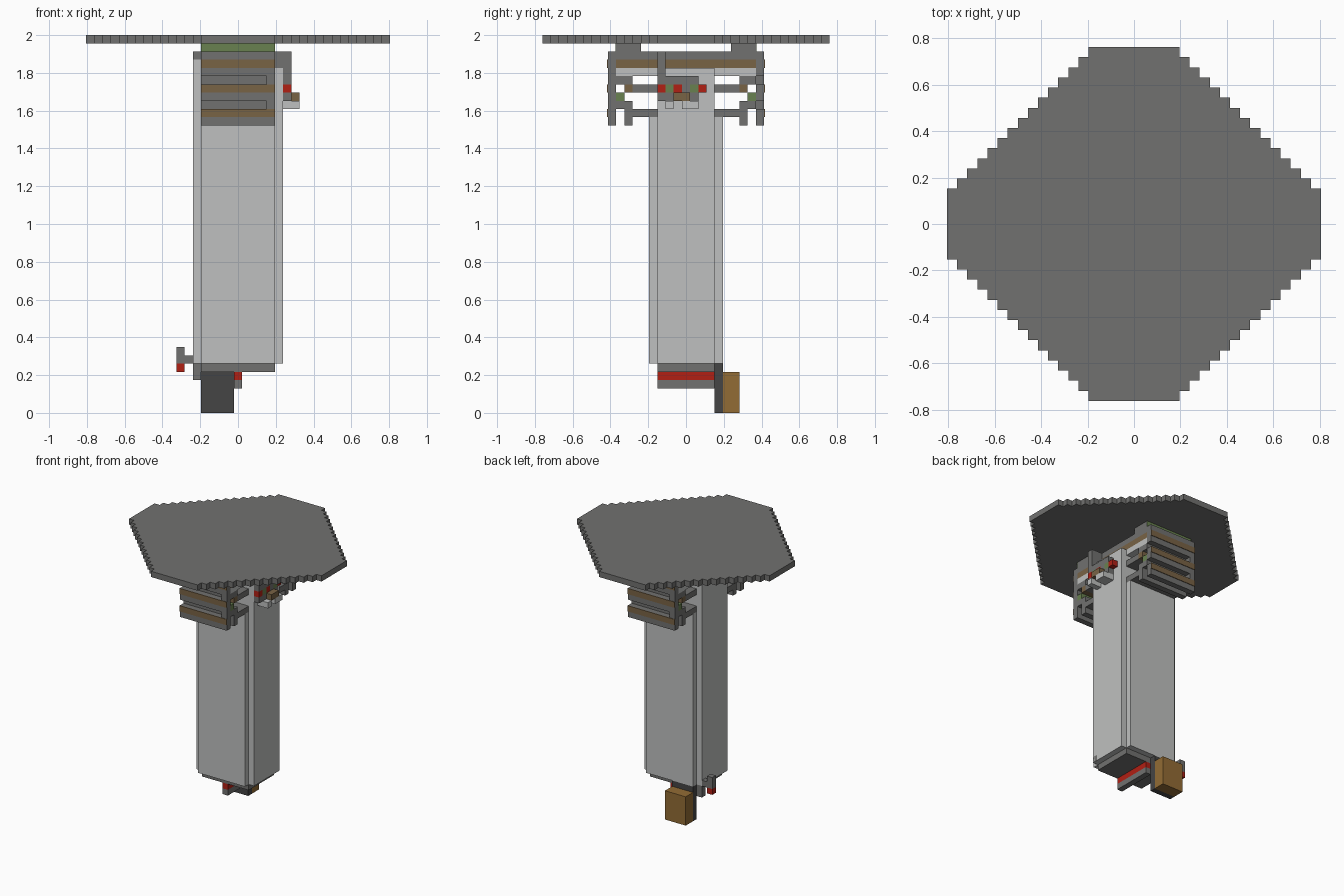
import bpy, bmesh

if "Cube" in bpy.data.objects:
    bpy.data.objects.remove(bpy.data.objects["Cube"], do_unlink=True)

V = 1 / 23  # one block


def material(name, rgb):
    m = bpy.data.materials.new(name)
    m.use_nodes = True
    m.diffuse_color = (*rgb, 1)
    m.node_tree.nodes["Principled BSDF"].inputs["Base Color"].default_value = (*rgb, 1)
    return m


GRAY = material("stone gray", (0.165, 0.165, 0.16))
LIGHT = material("light panel", (0.52, 0.53, 0.525))
DARK = material("dark panel", (0.058, 0.058, 0.058))
RED = material("red", (0.44, 0.014, 0.007))
BROWN = material("dull brown", (0.19, 0.125, 0.06))
WOOD = material("wood", (0.29, 0.15, 0.035))
GREEN = material("green", (0.14, 0.22, 0.08))


def finish(name, bm, mat):
    bmesh.ops.recalc_face_normals(bm, faces=bm.faces)
    me = bpy.data.meshes.new(name)
    bm.to_mesh(me)
    bm.free()
    me.materials.append(mat)
    ob = bpy.data.objects.new(name, me)
    bpy.context.collection.objects.link(ob)
    return ob


def box(name, mat, x, y, z, s=1):
    """Box from ranges in blocks; s=-1 turns it half a turn about z."""
    bm = bmesh.new()
    bmesh.ops.create_cube(bm, size=1)
    for v in bm.verts:
        p = [r[0] if c < 0 else r[1] for c, r in zip(v.co, (x, y, z))]
        v.co = (p[0] * s * V, p[1] * s * V, p[2] * V)
    return finish(name, bm, mat)


# Stepped roof plate
quarter = [(18.5, 0)]
for k in range(15):
    quarter += [(18.5 - k, 3.5 + k)]
    if k < 14:
        quarter += [(17.5 - k, 3.5 + k)]
quarter = quarter[1:]
outline = quarter + [(-x, y) for x, y in reversed(quarter)]
outline += [(-x, -y) for x, y in outline]
bm = bmesh.new()
face = bm.faces.new([bm.verts.new((x * V, y * V, 45 * V)) for x, y in outline])
ext = bmesh.ops.extrude_face_region(bm, geom=[face])
for v in ext["geom"]:
    if isinstance(v, bmesh.types.BMVert):
        v.co.z = 46 * V
finish("roof_plate", bm, GRAY)

# Tower
W = (-4.5, 4.5)
D = (-3.5, 3.5)
box("tower_core", LIGHT, W, D, (6, 41))
for s, side in ((1, "front"), (-1, "back")):
    box(side + "_panel", LIGHT, W, (-4.5, -3.5), (6, 36), s)
box("right_panel", LIGHT, (4.5, 5.5), D, (6, 42))
box("left_panel", LIGHT, (-5.5, -4.5), D, (6, 43))
box("left_panel_cap", GRAY, (-5.5, -4.5), D, (43, 44))

# Layered cross beam under the roof
for name, mat, z in (("light", LIGHT, 41), ("brown", BROWN, 42), ("gray", GRAY, 43)):
    box("beam_layer_" + name, mat, W, (-8.5, 8.5), (z, z + 1))

# Slotted brackets, front and back
for s, side in ((1, "front"), (-1, "back")):
    box(side + "_roof_support", GRAY, W, (-8.5, -5.5), (44, 45), s)
    box(side + "_roof_support_face", GREEN, W, (-8.6, -8.5), (44, 45), s)
    for bottom, top in ((41, 44), (38, 40), (35, 37)):
        box(side + "_bracket_bar", GRAY, W, (-9.5, -8.5), (bottom, top), s)
        box(side + "_bracket_stripe", BROWN, W, (-9.6, -9.5), (top - 1, top) if top < 44 else (42, 43), s)
    for z in (37, 40):
        box(side + "_slot_end", GRAY, (3.5, 4.5), (-9.5, -8.5), (z, z + 1), s)
        box(side + "_slot_back", GRAY, W, (-8.5, -6.5), (z, z + 1), s)
        box(side + "_inner_tie", GRAY, W, (-6.5, -3.5), (z - 1, z), s)
    box(side + "_inner_bar", GRAY, W, (-7.5, -6.5), (35, 37), s)
    box(side + "_middle_bar", BROWN, W, (-7.5, -6.5), (39, 40), s)
    box(side + "_green_bar", GREEN, W, (-8.5, -7.5), (38, 39), s)

# Control arm on the right side
box("arm_root", GRAY, (4.5, 6.5), (-3.5, -2.5), (42, 44))
box("arm_drop", GRAY, (5.5, 6.5), (-3.5, -2.5), (40, 42))
box("arm_rail", GRAY, (5.5, 6.5), (-3.5, 1.5), (40, 41))
for i, mat in enumerate((RED, GREEN, RED, GRAY, GREEN, RED)):
    box("arm_button", mat, (5.5, 6.5), (i - 3.5, i - 2.5), (39, 40))
box("arm_base", GRAY, (5.5, 6.5), (-3.5, 1.5), (38, 39))
box("arm_knob", BROWN, (6.5, 7.5), (-1.5, 0.5), (38, 39))
for y in ((-2.5, -1.5), (-0.5, 1.5)):
    box("arm_light_tip", LIGHT, (5.5, 7.5), y, (37, 38))

# Underside
box("base_plate", GRAY, W, D, (5, 6))
box("red_rail", RED, (-0.5, 0.5), D, (4, 5))
box("rail_foot", GRAY, (-0.5, 0.5), D, (3, 4))
box("dark_back_plate", DARK, (-4.5, -0.5), (3.5, 4.5), (0, 6))
box("wood_block", WOOD, (-4.5, -0.5), (4.5, 6.5), (0, 5))
box("corner_peg", GRAY, (4.5, 5.5), (-3.5, -2.5), (6, 7))

# Lever on the left side
L = (2.5, 3.5)
box("lever_mount", GRAY, (-5.5, -4.5), L, (4, 6))
box("lever_arm", GRAY, (-7.5, -5.5), L, (6, 7))
box("lever_top", GRAY, (-7.5, -6.5), L, (7, 8))
box("lever_tip", RED, (-7.5, -6.5), L, (5, 6))
